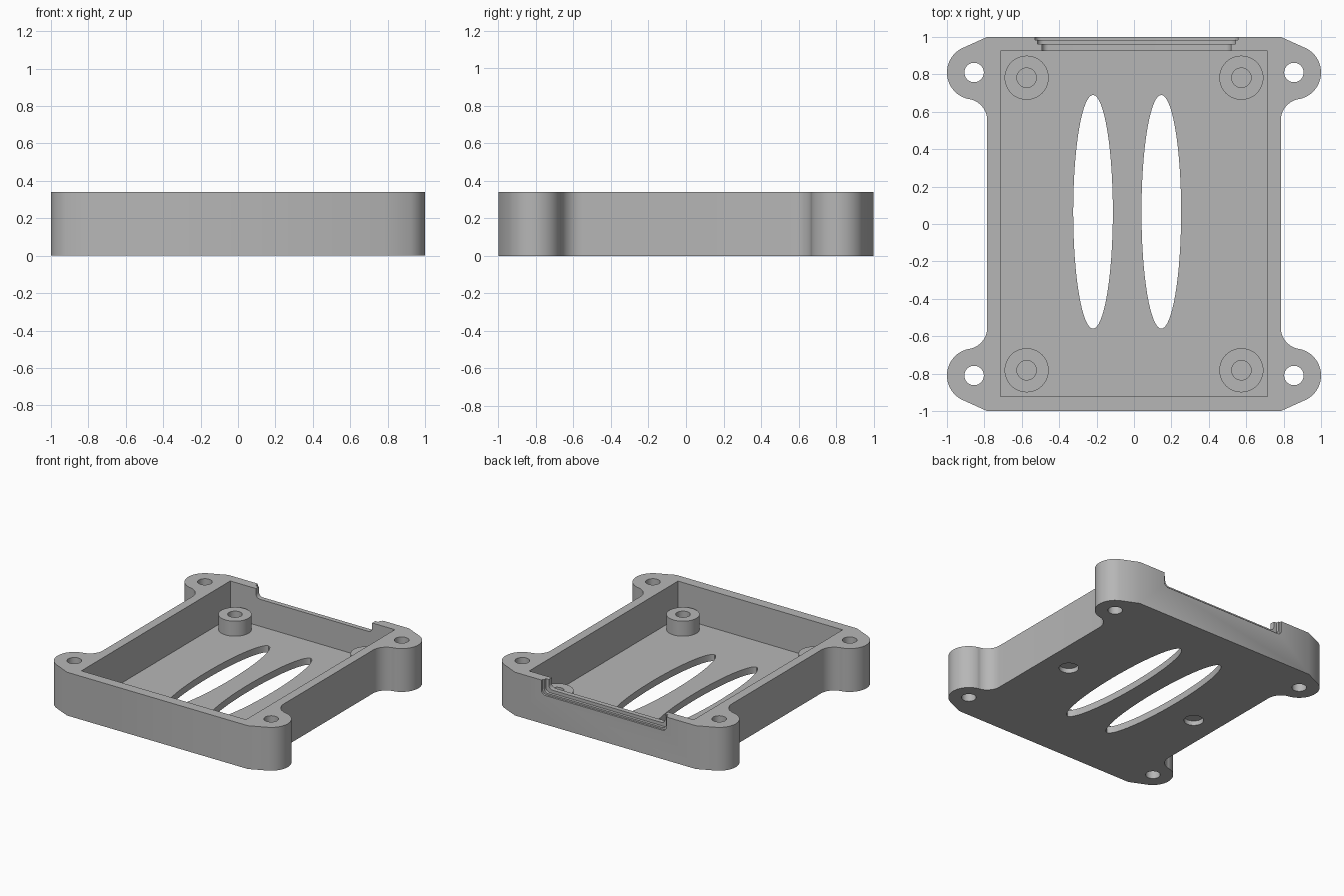
import bpy, bmesh
from math import cos, sin, radians, tau
from mathutils import Matrix

if "Cube" in bpy.data.objects:
    bpy.data.objects.remove(bpy.data.objects["Cube"], do_unlink=True)

HEIGHT, FLOOR, BOSS_TOP = 0.34, 0.053, 0.171

grey = bpy.data.materials.new("plain grey")
grey.use_nodes = True
grey.diffuse_color = (0.47, 0.47, 0.47, 1)
grey.node_tree.nodes["Principled BSDF"].inputs["Base Color"].default_value = grey.diffuse_color


def arc(cx, cy, rx, ry, start, end, steps):
    angles = [radians(start + (end - start) * i / steps) for i in range(steps + 1)]
    return [(cx + rx * cos(a), cy + ry * sin(a)) for a in angles]


def ellipse(cx, cy, rx, ry, steps=48):
    return arc(cx, cy, rx, ry, 0, 360, steps)[:-1]


def prism(name, outline, low, high, along_y=False):
    """Extrude a flat outline along z, or an x-z outline along y."""
    bm = bmesh.new()
    base = bm.faces.new([bm.verts.new((x, y, low)) for x, y in outline])
    top = bmesh.ops.extrude_face_region(bm, geom=[base])["geom"]
    bmesh.ops.translate(bm, vec=(0, 0, high - low),
                        verts=[v for v in top if isinstance(v, bmesh.types.BMVert)])
    if along_y:
        bm.transform(Matrix(((1, 0, 0, 0), (0, 0, 1, 0), (0, 1, 0, 0), (0, 0, 0, 1))))
    bmesh.ops.recalc_face_normals(bm, faces=bm.faces)
    mesh = bpy.data.meshes.new(name)
    bm.to_mesh(mesh)
    bm.free()
    mesh.materials.append(grey)
    obj = bpy.data.objects.new(name, mesh)
    bpy.context.collection.objects.link(obj)
    return obj


def cut(obj, cutter):
    mod = obj.modifiers.new("cut", "BOOLEAN")
    mod.operation, mod.solver, mod.object = "DIFFERENCE", "EXACT", cutter
    graph = bpy.context.evaluated_depsgraph_get()
    mesh = bpy.data.meshes.new_from_object(obj.evaluated_get(graph))
    obj.modifiers.clear()
    obj.data = mesh
    bpy.data.objects.remove(cutter, do_unlink=True)


def smooth(obj):
    bpy.ops.object.select_all(action="DESELECT")
    obj.select_set(True)
    bpy.context.view_layer.objects.active = obj
    bpy.ops.object.shade_smooth_by_angle(angle=radians(30))


# Tray outline: wall fillet, rounded ear and sloped corner, mirrored to all sides
quarter = arc(0.899, 0.555, 0.114, 0.114, 180, 100, 10)
quarter += arc(0.855, 0.81, 0.145, 0.145, -80, 62, 20)
quarter.append((0.785, 1.0))
right_half = [(x, -y) for x, y in reversed(quarter)] + quarter
outline = right_half + [(-x, y) for x, y in reversed(right_half)]
tray = prism("tray", outline, 0, HEIGHT)

# Open cavity
cavity = [(-0.715, -0.922), (0.715, -0.922), (0.715, 0.925), (-0.715, 0.925)]
cut(tray, prism("cavity_cutter", cavity, FLOOR, 0.5))

# Long elliptical floor vents
for x in (-0.219, 0.146):
    cut(tray, prism("vent_cutter", ellipse(x, 0.065, 0.106, 0.625, 64), -0.1, 0.2))

# Mounting holes through the ears
corners = [(sx, sy) for sx in (-1, 1) for sy in (-1, 1)]
for sx, sy in corners:
    cut(tray, prism("ear_hole_cutter", ellipse(sx * 0.855, sy * 0.81, 0.052, 0.052), -0.1, 0.5))

# Shallow round recesses under the floor
for x in (-0.58, 0.58):
    cut(tray, prism("recess_cutter", ellipse(x, -0.03, 0.07, 0.07), -0.1, 0.036))

# Stepped notch with rounded lower corners in the back wall
for half, depth, start in ((0.505, 0.075, 0.9), (0.53, 0.1, 0.963), (0.543, 0.113, 0.985)):
    r, mid, bottom = 0.035, 0.013, HEIGHT - depth
    profile = [(mid + half, 0.5), (mid - half, 0.5)]
    profile += arc(mid - half + r, bottom + r, r, r, 180, 270, 8)
    profile += arc(mid + half - r, bottom + r, r, r, 270, 360, 8)
    cut(tray, prism("notch_cutter", profile, start, 1.1, along_y=True))
smooth(tray)

# Hollow screw bosses standing on the floor
for sx, sy in corners:
    x, y = sx * 0.574, sy * 0.782
    name = ("back" if sy > 0 else "front") + ("_left" if sx > 0 else "_right") + "_boss"
    boss = prism(name, ellipse(x, y, 0.118, 0.118), FLOOR - 0.01, BOSS_TOP)
    cut(boss, prism("bore_cutter", ellipse(x, y, 0.052, 0.052), -0.1, 0.5))
    smooth(boss)
